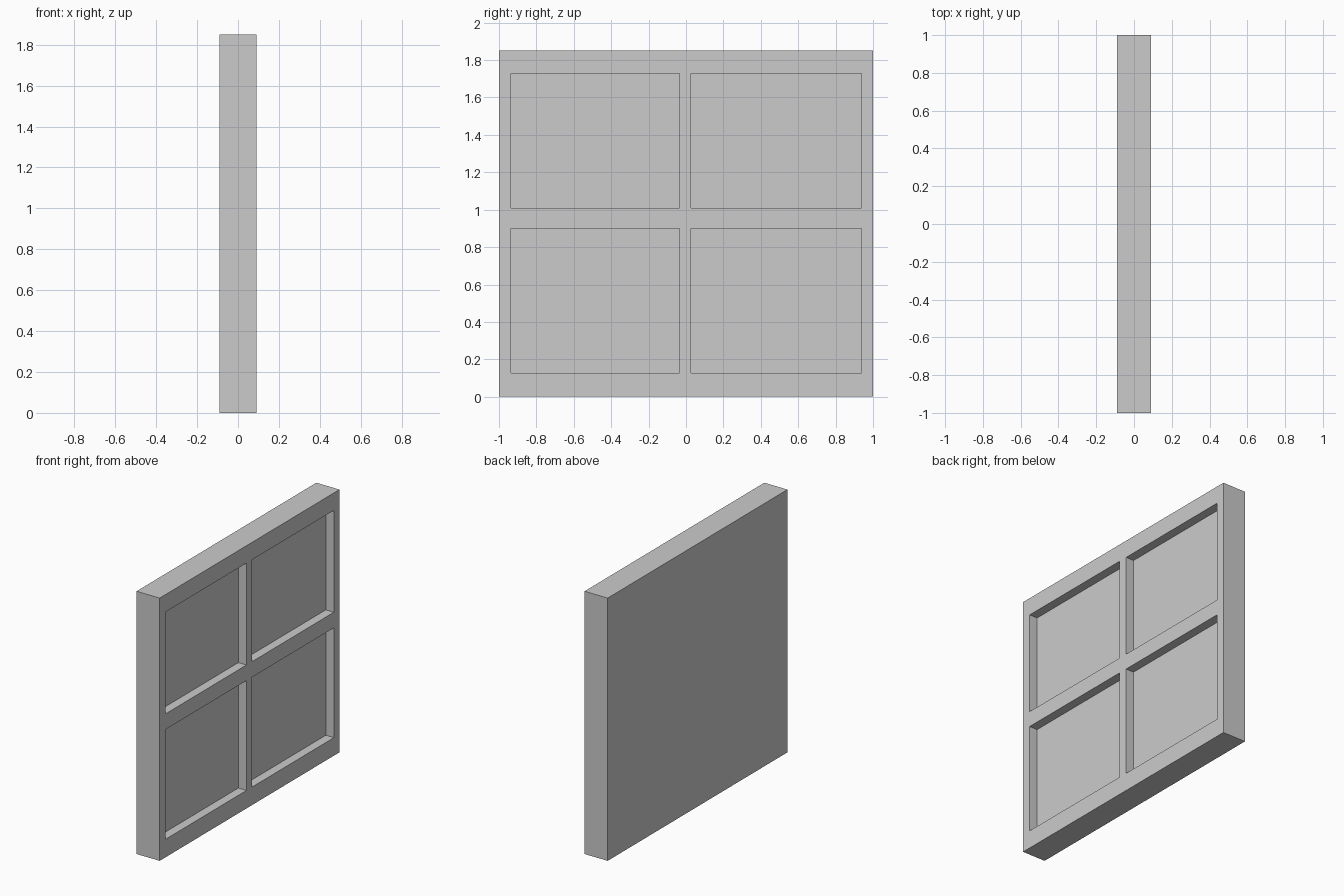
import bpy, bmesh
from mathutils import Matrix

if "Cube" in bpy.data.objects:
    bpy.data.objects.remove(bpy.data.objects["Cube"])

HALF_T, HEIGHT, RECESS = 0.09, 1.85, 0.063
PANES_Y = [(-0.935, -0.035), (0.028, 0.938)]
PANES_Z = [(0.127, 0.90), (1.01, 1.727)]

# Solid slab standing on the floor
bm = bmesh.new()
bmesh.ops.create_cube(bm, size=1, matrix=Matrix.Translation((0, 0, HEIGHT / 2))
                      @ Matrix.Diagonal((2 * HALF_T, 2, HEIGHT, 1)))


def loop_cut(axis, value):
    co, no = [0, 0, 0], [0, 0, 0]
    co[axis], no[axis] = value, 1
    bmesh.ops.bisect_plane(bm, geom=bm.verts[:] + bm.edges[:] + bm.faces[:],
                           plane_co=co, plane_no=no, dist=1e-5)


# Edge loops along the stiles and rails
for axis, spans in ((1, PANES_Y), (2, PANES_Z)):
    for span in spans:
        for value in span:
            loop_cut(axis, value)


def is_pane(face):
    c = face.calc_center_median()
    return (face.normal.x > 0.9
            and any(a < c.y < b for a, b in PANES_Y)
            and any(a < c.z < b for a, b in PANES_Z))


# Four sunken panes on the +x side
bm.normal_update()
panes = [f for f in bm.faces if is_pane(f)]
bmesh.ops.inset_individual(bm, faces=panes, thickness=0, depth=-RECESS)
bmesh.ops.recalc_face_normals(bm, faces=bm.faces[:])

mesh = bpy.data.meshes.new("window_panel")
bm.to_mesh(mesh)
bm.free()
bpy.context.collection.objects.link(bpy.data.objects.new("window_panel", mesh))
